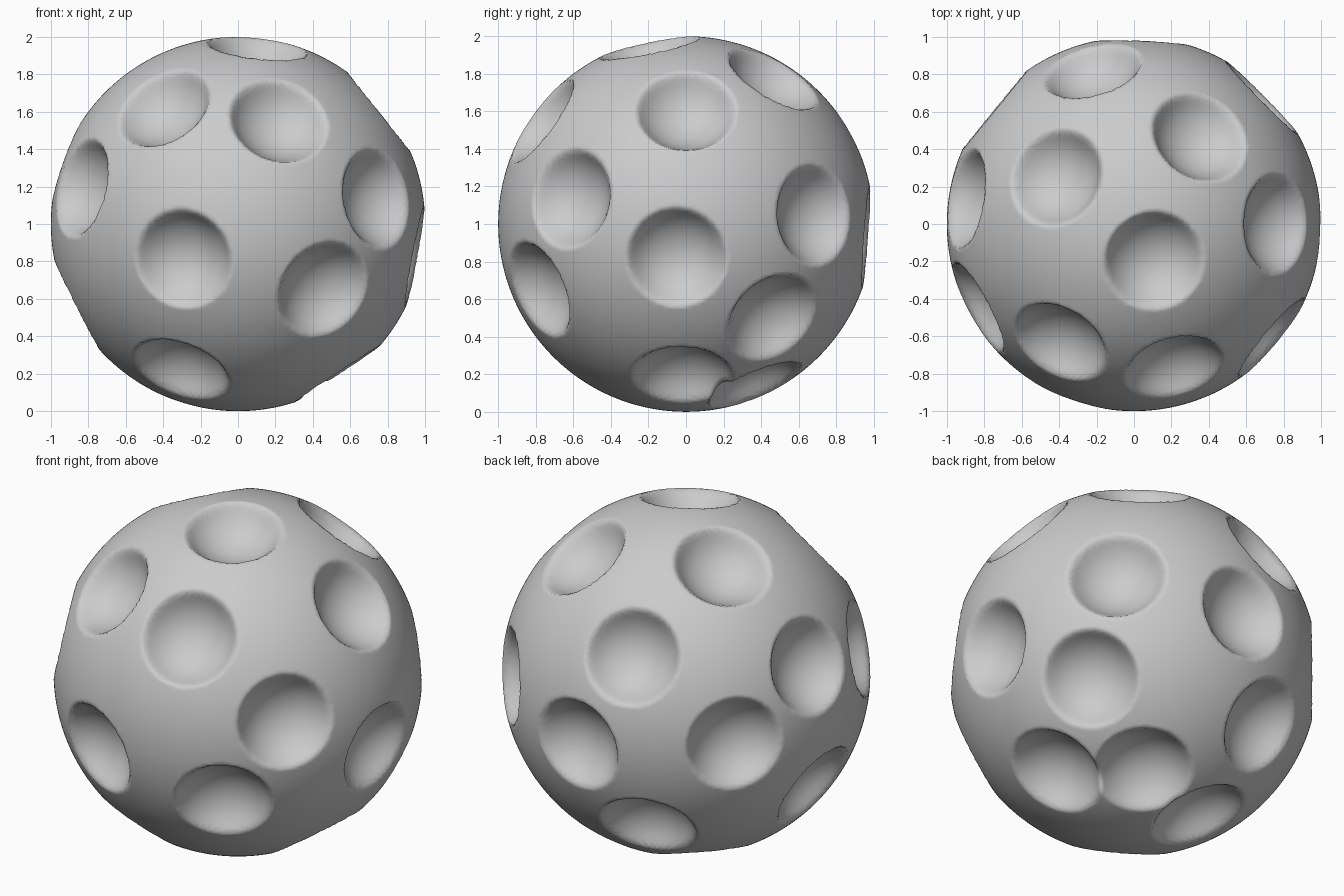
import bpy
import bmesh
from math import sqrt
from mathutils import Vector

if "Cube" in bpy.data.objects:
    bpy.data.objects.remove(bpy.data.objects["Cube"])

# Directions of the bowl-shaped dimples, measured from the ball centre
DIMPLES = [
    (-.40, -.64, .63), (.22, -.78, .56), (-.86, -.46, .20), (.76, -.63, .14),
    (-.30, -.93, -.19), (.47, -.81, -.36), (-.31, -.50, -.80), (.11, -.20, .97),
    (.55, -.02, -.83), (.98, -.05, -.18), (.78, 0, .62), (.71, .70, .05),
    (.71, .47, -.51), (.36, .48, .80), (-.43, .26, .87), (-.23, .85, .48),
    (-.93, .14, .34), (.04, .99, -.07), (-.77, .63, .01), (-.28, .77, -.58),
    (-.89, .03, -.45), (.25, .38, -.89), (-.27, .24, -.93),
]
AXES = [Vector(d).normalized() for d in DIMPLES]
BOWL_DIST, BOWL_RADIUS = 1.117, 0.30   # hollow sphere that cuts each dimple
BLEND = 0.055                          # softness of the rim


def soft_min(a, b):
    h = max(BLEND - abs(a - b), 0) / BLEND
    return min(a, b) - h * h * BLEND / 4


def surface_radius(direction):
    r = 1.0
    for axis in AXES:
        c = direction.dot(axis)
        if c < 0.94:
            continue
        disc = BOWL_RADIUS ** 2 - BOWL_DIST ** 2 * (1 - c * c)
        if disc > 0:
            r = soft_min(r, BOWL_DIST * c - sqrt(disc))
    return r


# Ball body with dimples pressed in
bm = bmesh.new()
bmesh.ops.create_icosphere(bm, subdivisions=7, radius=1)
for v in bm.verts:
    d = v.co.normalized()
    v.co = d * surface_radius(d)
for f in bm.faces:
    f.smooth = True
mesh = bpy.data.meshes.new("dimpled_ball")
bm.to_mesh(mesh)
bm.free()
ball = bpy.data.objects.new("dimpled_ball", mesh)
ball.location.z = 1
bpy.context.collection.objects.link(ball)
